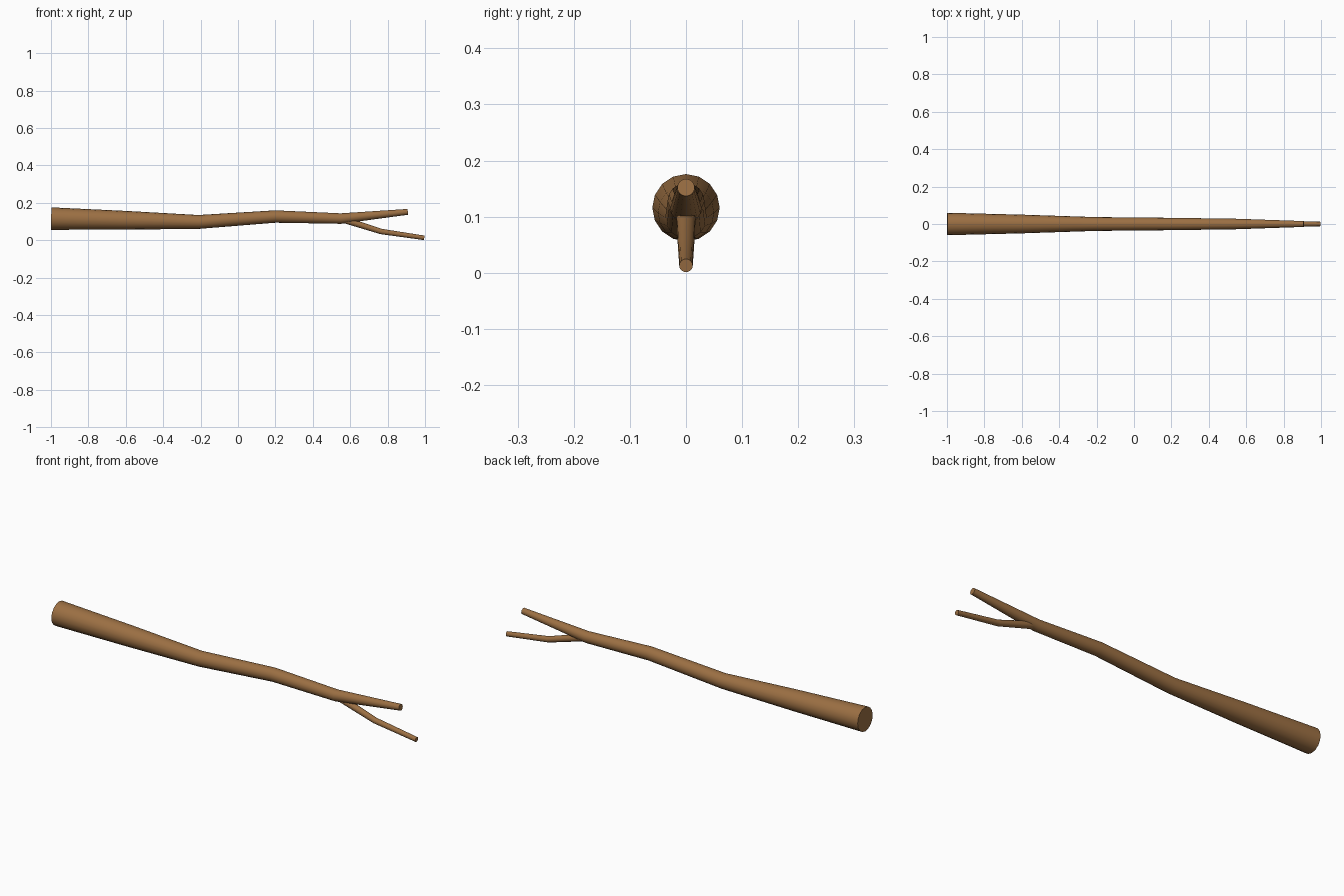
import bpy, bmesh, math
from mathutils import Vector

if "Cube" in bpy.data.objects:
    bpy.data.objects.remove(bpy.data.objects["Cube"])

SIDES = 16

bark = bpy.data.materials.new("brown_bark")
bark.diffuse_color = (0.33, 0.16, 0.056, 1)
bark.use_nodes = True
bark.node_tree.nodes["Principled BSDF"].inputs["Base Color"].default_value = bark.diffuse_color


def limb(name, path):
    """Tapered tube in the xz plane; path holds (x, z, radius)."""
    bm = bmesh.new()
    pts = [Vector((x, 0, z)) for x, z, r in path]
    rings = []
    for i, p in enumerate(pts):
        # ring lies across the average direction of its neighbours
        t = Vector()
        if i > 0:
            t += (p - pts[i - 1]).normalized()
        if i < len(pts) - 1:
            t += (pts[i + 1] - p).normalized()
        t.normalize()
        side = Vector((0, 1, 0))
        up = t.cross(side)
        r = path[i][2]
        rings.append([bm.verts.new(p + r * (math.cos(a) * side + math.sin(a) * up))
                      for a in (2 * math.pi * k / SIDES for k in range(SIDES))])
    for a, b in zip(rings, rings[1:]):
        for k in range(SIDES):
            n = (k + 1) % SIDES
            bm.faces.new((a[k], a[n], b[n], b[k]))
    bm.faces.new(rings[0])
    bm.faces.new(rings[-1])
    bmesh.ops.recalc_face_normals(bm, faces=bm.faces)
    # smooth sides, flat cut ends
    for f in bm.faces:
        f.smooth = len(f.verts) == 4
    for e in bm.edges:
        e.smooth = all(f.smooth for f in e.link_faces)
    me = bpy.data.meshes.new(name)
    bm.to_mesh(me)
    bm.free()
    me.materials.append(bark)
    ob = bpy.data.objects.new(name, me)
    bpy.context.collection.objects.link(ob)
    return ob


# Main stick, thick end at the left
limb("main_stick", [(-0.999, 0.116, 0.06), (-0.6, 0.107, 0.050),
                    (-0.21, 0.098, 0.037), (0.2, 0.127, 0.033),
                    (0.55, 0.116, 0.028), (0.908, 0.152, 0.0155)])

# Thin twig forking downward
limb("side_twig", [(0.55, 0.115, 0.018), (0.765, 0.047, 0.0145),
                   (0.996, 0.013, 0.012)])
